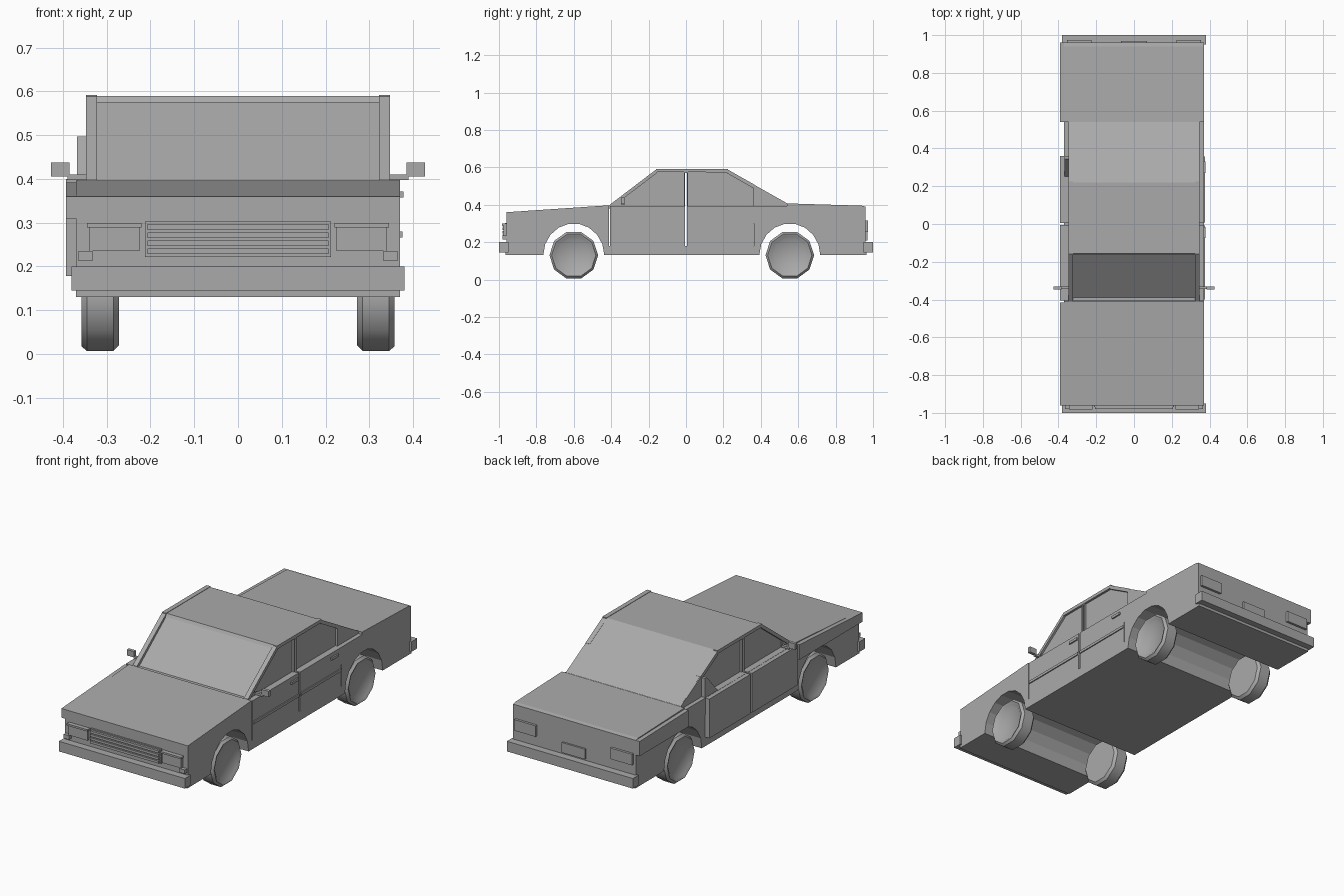
import bpy, bmesh, math
from mathutils import Matrix

cube = bpy.data.objects.get("Cube")
if cube:
    bpy.data.objects.remove(cube)

grey = bpy.data.materials.new("plain grey")
grey.use_nodes = True
grey.diffuse_color = (0.4, 0.4, 0.4, 1)
grey.node_tree.nodes["Principled BSDF"].inputs["Base Color"].default_value = (0.4, 0.4, 0.4, 1)


def finish(name, bm):
    bmesh.ops.recalc_face_normals(bm, faces=bm.faces)
    mesh = bpy.data.meshes.new(name)
    bm.to_mesh(mesh)
    bm.free()
    mesh.materials.append(grey)
    ob = bpy.data.objects.new(name, mesh)
    bpy.context.collection.objects.link(ob)
    return ob


def prism(name, outline, x0, x1):
    """Extrude a (y, z) outline across x."""
    bm = bmesh.new()
    face = bm.faces.new([bm.verts.new((x0, y, z)) for y, z in outline])
    new = bmesh.ops.extrude_face_region(bm, geom=[face])["geom"]
    bmesh.ops.translate(bm, vec=(x1 - x0, 0, 0),
                        verts=[v for v in new if isinstance(v, bmesh.types.BMVert)])
    return finish(name, bm)


def box(name, xs, ys, zs):
    return prism(name, [(ys[0], zs[0]), (ys[1], zs[0]), (ys[1], zs[1]), (ys[0], zs[1])], *xs)


def both(name, xs, ys, zs):
    """Matching boxes on the two sides."""
    box("left_" + name, xs, ys, zs)
    box("right_" + name, (-xs[1], -xs[0]), ys, zs)


def bar(name, a, b, drop, x0, x1):
    """Sloped strip hanging below the line from a to b."""
    prism(name, [a, b, (b[0], b[1] - drop), (a[0], a[1] - drop)], x0, x1)


def arch(y):
    steps = 9
    return [(y - 0.163 * math.cos(math.pi * i / steps),
             0.13 + 0.17 * math.sin(math.pi * i / steps)) for i in range(steps + 1)]


# Lower body with wheel arches running across it
AXLES = (-0.6, 0.555)
outline = [(-0.96, 0.13)] + arch(AXLES[0]) + arch(AXLES[1])
outline += [(0.96, 0.13), (0.96, 0.39), (0.94, 0.395), (0.54, 0.407),
            (0.54, 0.393), (-0.41, 0.393), (-0.41, 0.397), (-0.96, 0.36)]
body = prism("lower_body", outline, -0.37, 0.37)

# Cabin glass and its raised frame
cabin = prism("cabin_glass", [(-0.40, 0.385), (-0.155, 0.577), (0.22, 0.58), (0.535, 0.40),
                              (0.535, 0.385)], -0.335, 0.335)
prism("roof", [(-0.165, 0.575), (-0.155, 0.59), (0.22, 0.59), (0.25, 0.573)], -0.345, 0.345)
prism("rear_window", [(0.22, 0.588), (0.54, 0.408), (0.52, 0.40), (0.22, 0.57)], -0.343, 0.343)
for side, s in (("left", 1), ("right", -1)):
    a, b = s * 0.322, s * 0.347
    bar(side + "_front_pillar", (-0.41, 0.398), (-0.155, 0.592), 0.022, a, b)
    bar(side + "_roof_rail", (-0.16, 0.592), (0.225, 0.592), 0.018, a, b)
    bar(side + "_rear_pillar", (0.22, 0.59), (0.37, 0.505), 0.022, a, b)
    prism(side + "_rear_quarter", [(0.36, 0.39), (0.36, 0.508), (0.54, 0.408), (0.54, 0.39)], a, b)
    box(side + "_door_pillar", (s * 0.33, s * 0.345), (-0.012, 0.012), (0.39, 0.58))
    prism(side + "_quarter_light", [(-0.41, 0.393), (-0.34, 0.448), (-0.34, 0.393)], a, s * 0.342)

# Narrow gaps between the doors
slots = [box("slot_cutter", (-1, 1), (y - w, y + w), (0.18, top))
         for y, w, top in ((0, 0.005, 0.57), (-0.408, 0.003, 0.42), (0.362, 0.002, 0.3))]
for target in (body, cabin, bpy.data.objects["left_door_pillar"],
               bpy.data.objects["right_door_pillar"]):
    for slot in slots:
        mod = target.modifiers.new("gap", 'BOOLEAN')
        mod.operation, mod.solver, mod.object = 'DIFFERENCE', 'EXACT', slot
    bpy.context.view_layer.objects.active = target
    for mod in list(target.modifiers):
        bpy.ops.object.modifier_apply(modifier=mod.name)
for slot in slots:
    bpy.data.objects.remove(slot)

# Raised skin panels on the right side
X = (-0.393, -0.368)
box("right_front_door", X, (-0.405, -0.006), (0.178, 0.392))
box("right_rear_door", X, (0.006, 0.36), (0.178, 0.392))
prism("right_front_wing", [(-0.96, 0.31), (-0.96, 0.36), (-0.415, 0.392), (-0.415, 0.31)], *X)
prism("right_rear_wing", [(0.96, 0.31), (0.96, 0.39), (0.54, 0.4), (0.54, 0.31)], *X)
prism("right_window_corner", [(0.25, 0.39), (0.36, 0.39), (0.36, 0.497), (0.345, 0.497)],
      -0.368, -0.345)

# Side trim, handles and mirrors
both("front_door_trim", (0.365, 0.376), (-0.40, -0.008), (0.266, 0.28))
both("rear_door_trim", (0.365, 0.376), (0.008, 0.358), (0.266, 0.28))
for label, y in (("front", -0.075), ("rear", 0.27)):
    both(label + "_door_handle", (0.365, 0.378), (y, y + 0.06), (0.357, 0.371))
both("mirror_arm", (0.345, 0.39), (-0.345, -0.33), (0.398, 0.41))
both("mirror", (0.385, 0.427), (-0.347, -0.33), (0.406, 0.438))

# Bumpers with a lower lip
for label, s in (("front", -1), ("rear", 1)):
    box(label + "_bumper", (-0.38, 0.38), (s * 0.95, s * 1.0), (0.145, 0.2))
    box(label + "_apron", (-0.37, 0.37), (s * 0.93, s * 0.965), (0.13, 0.15))

# Front lamps and grille
both("headlamp", (0.225, 0.34), (-0.975, -0.95), (0.235, 0.29))
both("headlamp_brow", (0.22, 0.345), (-0.983, -0.95), (0.289, 0.299))
both("indicator", (0.333, 0.365), (-0.98, -0.95), (0.213, 0.235))
box("grille_back", (-0.213, 0.213), (-0.968, -0.95), (0.222, 0.303))
for i in range(4):
    z = 0.228 + i * 0.0185
    box(f"grille_slat_{i}", (-0.207, 0.207), (-0.98, -0.96), (z, z + 0.013))

# Rear lamps and plate
both("tail_lamp", (0.225, 0.355), (0.95, 0.973), (0.255, 0.315))
box("rear_plate", (-0.07, 0.07), (0.95, 0.97), (0.21, 0.265))


# Ten-sided wheels with a dished outer face
def wheel(name, side, y):
    rings = [(0.272, 0.06), (0.272, 0.116), (0.285, 0.13), (0.345, 0.13),
             (0.358, 0.118), (0.352, 0.104), (0.342, 0.09)]
    bm = bmesh.new()
    loops = []
    for x, r in rings:
        ring = bmesh.ops.create_circle(bm, segments=10, radius=r, matrix=Matrix.Translation(
            (side * x, y, 0.13)) @ Matrix.Rotation(math.pi / 2, 4, 'Y')
            @ Matrix.Rotation(math.pi / 2 * 2, 4, 'Z'))["verts"]
        loops.append(ring)
    for p, q in zip(loops, loops[1:]):
        for i in range(10):
            j = (i + 1) % 10
            bm.faces.new((p[i], p[j], q[j], q[i]))
    bm.faces.new(loops[0])
    bm.faces.new(loops[-1])
    ob = finish(name, bm)
    bpy.ops.object.select_all(action='DESELECT')
    ob.select_set(True)
    bpy.context.view_layer.objects.active = ob
    bpy.ops.object.shade_smooth_by_angle(angle=math.radians(40))


for label, y in zip(("front", "rear"), AXLES):
    wheel(label + "_left_wheel", 1, y)
    wheel(label + "_right_wheel", -1, y)
